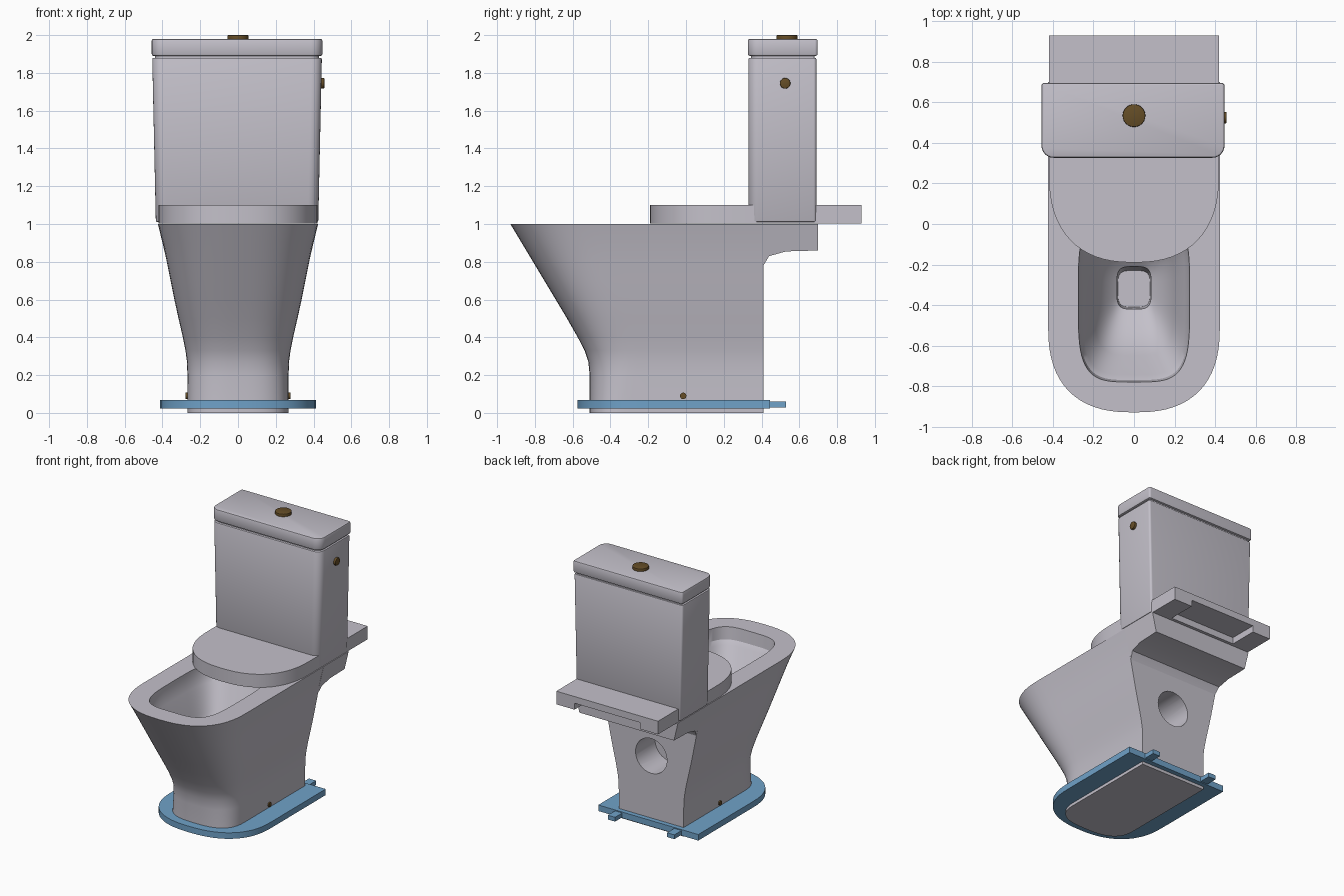
import bpy, bmesh
from math import sin, cos, pi, radians

if "Cube" in bpy.data.objects:
    bpy.data.objects.remove(bpy.data.objects["Cube"], do_unlink=True)


def material(name, rgb):
    m = bpy.data.materials.new(name)
    m.use_nodes = True
    m.diffuse_color = (*rgb, 1)
    bsdf = m.node_tree.nodes["Principled BSDF"]
    bsdf.inputs["Base Color"].default_value = (*rgb, 1)
    bsdf.inputs["Roughness"].default_value = 0.6
    return m


CERAMIC = material("pale grey ceramic", (0.55, 0.53, 0.59))
BLUE = material("blue plate", (0.16, 0.36, 0.58))
BRASS = material("dark brass", (0.13, 0.075, 0.02))


def activate(obj):
    bpy.ops.object.select_all(action="DESELECT")
    obj.select_set(True)
    bpy.context.view_layer.objects.active = obj


def loft(name, rings, mat):
    """Closed solid through rings of equal point count."""
    bm = bmesh.new()
    loops = [[bm.verts.new(p) for p in ring] for ring in rings]
    n = len(loops[0])
    for a, b in zip(loops, loops[1:]):
        for i in range(n):
            j = (i + 1) % n
            bm.faces.new((a[i], a[j], b[j], b[i]))
    bm.faces.new(loops[0][::-1])
    bm.faces.new(loops[-1])
    bmesh.ops.recalc_face_normals(bm, faces=bm.faces)
    mesh = bpy.data.meshes.new(name)
    bm.to_mesh(mesh)
    bm.free()
    obj = bpy.data.objects.new(name, mesh)
    bpy.context.collection.objects.link(obj)
    mesh.materials.append(mat)
    return obj


def finish(obj, bevel=0.0):
    activate(obj)
    if bevel:
        mod = obj.modifiers.new("soft edges", "BEVEL")
        mod.width, mod.segments, mod.limit_method = bevel, 2, "ANGLE"
        bpy.ops.object.modifier_apply(modifier=mod.name)
    bpy.ops.object.shade_smooth_by_angle(angle=radians(30))


def cut(obj, cutter):
    activate(obj)
    mod = obj.modifiers.new("cut", "BOOLEAN")
    mod.operation, mod.solver, mod.object = "DIFFERENCE", "EXACT", cutter
    bpy.ops.object.modifier_apply(modifier=mod.name)
    bpy.data.objects.remove(cutter, do_unlink=True)


def box(name, x0, x1, y0, y1, z0, z1, mat):
    base = [(x0, y0), (x1, y0), (x1, y1), (x0, y1)]
    return loft(name, [[(x, y, z) for x, y in base] for z in (z0, z1)], mat)


def cylinder(name, center, radius, depth, axis, mat):
    rot = {"x": (0, pi / 2, 0), "y": (pi / 2, 0, 0), "z": (0, 0, 0)}[axis]
    bpy.ops.mesh.primitive_cylinder_add(vertices=32, radius=radius, depth=depth,
                                        location=center, rotation=rot)
    obj = bpy.context.object
    obj.name = name
    obj.data.materials.append(mat)
    return obj


def ring(z, w, front, mid, back, power, square_back=True):
    """Superellipse nose at the front; square or matching curve at the back."""
    pts = []
    for i in range(64):
        c, s = cos(2 * pi * i / 64), sin(2 * pi * i / 64)
        if s > 1e-6 and square_back:
            k = max(abs(c), abs(s))
            u, v = c / k, s / k
        else:
            u = abs(c) ** (2 / power) * (1 if c > 0 else -1)
            v = abs(s) ** (2 / power) * (1 if s > 0 else -1)
        pts.append((w * u, mid + v * ((back - mid) if v > 0 else (mid - front)), z))
    return pts


def rounded(z, w, y0, y1, r_front, r_back, cx=0.0):
    """Rectangle with separate front and back corner radii."""
    pts = []
    corners = [(w, y1, r_back, 0), (-w, y1, r_back, 1),
               (-w, y0, r_front, 2), (w, y0, r_front, 3)]
    for x, y, r, q in corners:
        ox = x - r if x > 0 else x + r
        oy = y - r if y == y1 else y + r
        for k in range(7):
            a = (q + k / 6) * pi / 2
            pts.append((cx + ox + r * cos(a), oy + r * sin(a), z))
    return pts


# Pan: flared outer wall, flat rim, then the basin going down to the outlet
outer = [(0.0, 0.268, -0.51), (0.2, 0.268, -0.51), (0.27, 0.27, -0.517),
         (0.33, 0.278, -0.537), (0.4, 0.292, -0.573), (0.5, 0.315, -0.63),
         (0.6, 0.337, -0.69), (0.7, 0.357, -0.75), (0.8, 0.377, -0.81),
         (0.9, 0.398, -0.87), (1.0, 0.424, -0.93)]
rings = [ring(z, w, f, f + 0.2 + 0.23 * z, 0.41, 2.8 - 0.3 * z) for z, w, f in outer]
basin = [(1.0, 0.275, -0.78, 0.05, 4), (0.91, 0.268, -0.77, 0.04, 4),
         (0.88, 0.25, -0.745, 0.02, 4), (0.7, 0.2, -0.65, -0.05, 3.5),
         (0.57, 0.14, -0.53, -0.14, 3.5), (0.52, 0.085, -0.42, -0.21, 4),
         (0.33, 0.08, -0.41, -0.23, 4)]
rings += [ring(z, w, f, (f + b) / 2, b, n, False) for z, w, f, b, n in basin]
pan = loft("pan", rings, CERAMIC)
cut(pan, cylinder("drain_cutter", (0, 0.36, 0.53), 0.13, 0.36, "y", CERAMIC))
finish(pan)

# Ledge behind the pan that carries the tank
profile = [(0.405, 1.0), (0.70, 1.0), (0.70, 0.86), (0.53, 0.855),
           (0.44, 0.83), (0.41, 0.78), (0.405, 0.76)]
half = lambda z: 0.424 - (1.0 - z) * 0.24
ledge = loft("rear_ledge", [[(s * half(z), y, z) for y, z in profile] for s in (-1, 1)],
             CERAMIC)
finish(ledge)

# Seat cover with a rounded nose and a recess under its rear edge
cover = loft("seat_cover", [ring(z, 0.42, -0.19, 0.25, 0.93, 2.4) for z in (1.002, 1.1)],
             CERAMIC)
cut(cover, box("recess_cutter", -0.27, 0.27, 0.72, 1.0, 0.9, 1.05, CERAMIC))
finish(cover)

# Tank, neck and tank lid
CX = -0.005
tank = loft("tank", [rounded(1.01, 0.43, 0.33, 0.69, 0.055, 0.015, CX),
                     rounded(1.88, 0.449, 0.33, 0.69, 0.055, 0.015, CX)], CERAMIC)
finish(tank, 0.008)
neck = loft("tank_neck", [rounded(z, 0.435, 0.345, 0.68, 0.05, 0.01, CX)
                          for z in (1.86, 1.91)], CERAMIC)
finish(neck)
lid = loft("tank_lid", [rounded(z, 0.452, 0.327, 0.697, 0.06, 0.015, CX)
                        for z in (1.89, 1.98)], CERAMIC)
finish(lid, 0.01)

# Flush button, side inlet and floor bolts
finish(cylinder("flush_button", (0, 0.535, 1.985), 0.056, 0.03, "z", BRASS), 0.004)
finish(cylinder("side_inlet", (0.44, 0.525, 1.745), 0.028, 0.034, "x", BRASS), 0.004)
for side, name in ((-1, "right_bolt"), (1, "left_bolt")):
    finish(cylinder(name, (side * 0.262, -0.015, 0.09), 0.017, 0.03, "x", BRASS))

# Floor plate with two tabs at the back
plate = loft("floor_plate", [ring(z, 0.413, -0.575, -0.2, 0.445, 2.4)
                             for z in (0.022, 0.067)], BLUE)
finish(plate)
for side, name in ((-1, "right_tab"), (1, "left_tab")):
    x = side * 0.245
    finish(box(name, x - 0.03, x + 0.03, 0.43, 0.53, 0.028, 0.06, BLUE))
